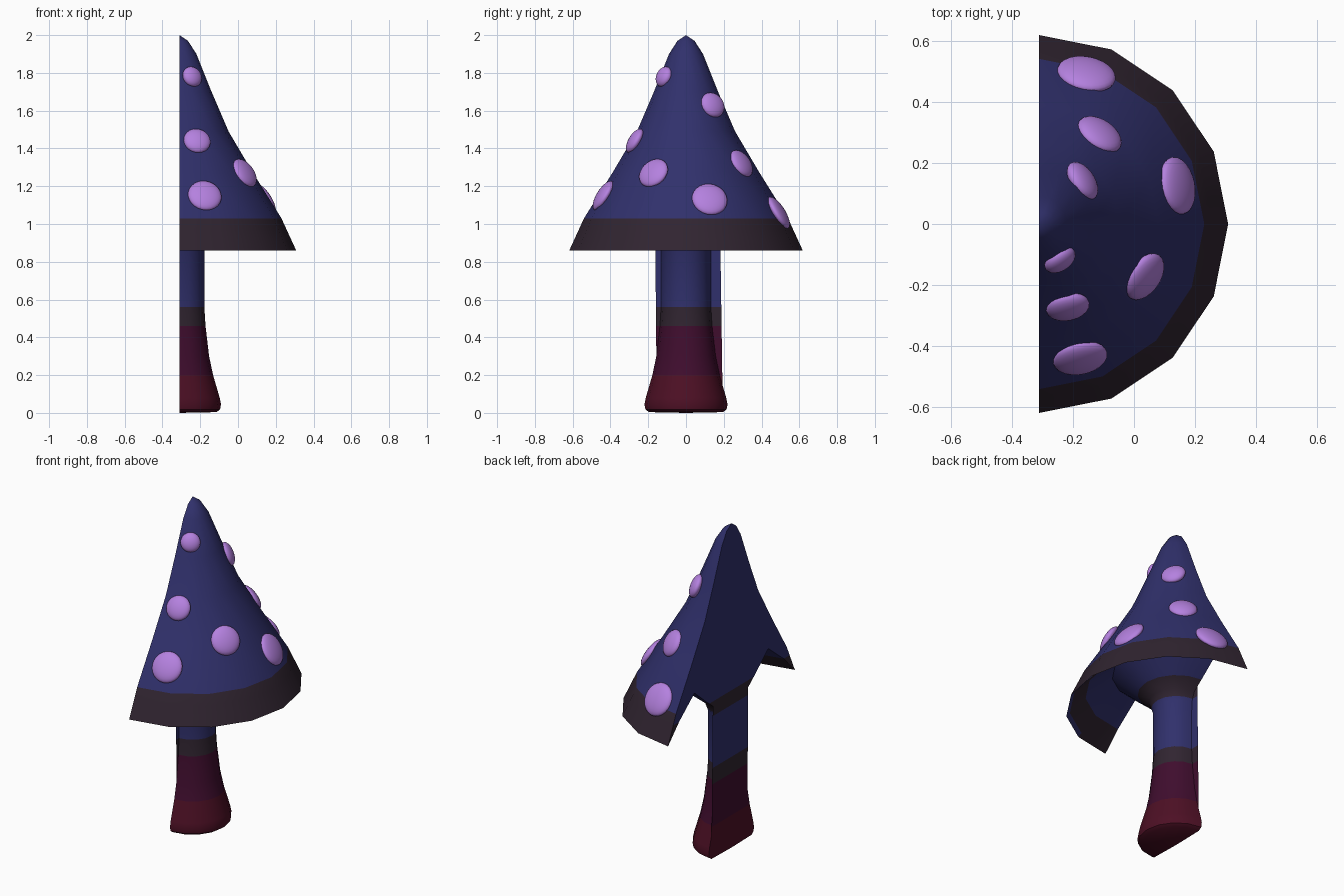
import bpy, bmesh, math
from mathutils import Vector, Matrix
from mathutils.bvhtree import BVHTree

if "Cube" in bpy.data.objects:
    bpy.data.objects.remove(bpy.data.objects["Cube"])

AXIS_X = -0.31   # the mushroom is cut in half along this plane
STEPS = 8        # half of a 16-sided revolve


def material(name, rgb):
    m = bpy.data.materials.new(name)
    m.diffuse_color = (*rgb, 1)
    m.use_nodes = True
    m.node_tree.nodes["Principled BSDF"].inputs["Base Color"].default_value = m.diffuse_color
    return m


navy = material("navy", (0.030, 0.030, 0.150))
brown = material("dark_brown", (0.030, 0.018, 0.030))
plum = material("plum", (0.050, 0.004, 0.027))
crimson = material("crimson", (0.074, 0.005, 0.018))
lilac = material("lilac", (0.46, 0.22, 0.74))

# Profile (radius, z) from the tip over the cap, under it and down the stem
profile = [(0, 2.0), (0.045, 1.97), (0.09, 1.90), (0.17, 1.70), (0.26, 1.49),
           (0.39, 1.27), (0.54, 1.03), (0.618, 0.86),
           (0.51, 0.97), (0.36, 1.09), (0.23, 0.98), (0.155, 0.92), (0.133, 0.86),
           (0.132, 0.56), (0.138, 0.46), (0.157, 0.30), (0.178, 0.20), (0.213, 0.08),
           (0.22, 0.045), (0.215, 0.018), (0.195, 0.004), (0, 0)]

# Half revolve
bm = bmesh.new()
rings = []
for r, z in profile:
    if r == 0:
        rings.append([bm.verts.new((AXIS_X, 0, z))] * (STEPS + 1))
        continue
    ring = []
    for i in range(STEPS + 1):
        a = math.pi * (i / STEPS - 0.5)
        ring.append(bm.verts.new((AXIS_X + r * math.cos(a), r * math.sin(a), z)))
    rings.append(ring)
for a, b in zip(rings, rings[1:]):
    for i in range(STEPS):
        corners = dict.fromkeys((a[i], b[i], b[i + 1], a[i + 1]))
        bm.faces.new(list(corners))
bm.normal_update()
bvh = BVHTree.FromBMesh(bm)

# Flat cut side
cut = [r[0] for r in rings] + [r[-1] for r in rings[-2:0:-1]]
face = bm.faces.new(cut)
bmesh.ops.triangulate(bm, faces=[face])
bmesh.ops.recalc_face_normals(bm, faces=bm.faces)

# Colour bands by height
for z in (0.20, 0.46, 0.56, 0.88, 0.97, 1.03):
    bmesh.ops.bisect_plane(bm, geom=bm.verts[:] + bm.edges[:] + bm.faces[:],
                           plane_co=(0, 0, z), plane_no=(0, 0, 1), dist=1e-5)
bm.normal_update()
for f in bm.faces:
    z = f.calc_center_median().z
    outer_cap = f.normal.z > 0.05 and z > 0.86
    if outer_cap:
        f.material_index = 1 if z < 1.03 else 0
    elif z < 0.20:
        f.material_index = 3
    elif z < 0.46:
        f.material_index = 2
    elif z < 0.56 or 0.88 < z < 0.97:
        f.material_index = 1
    elif z > 0.86 and f.calc_center_median().y ** 2 > 0.3 and z < 1.03:
        f.material_index = 1
    else:
        f.material_index = 0


def finish(bm, name, mats, angle):
    me = bpy.data.meshes.new(name)
    bm.to_mesh(me)
    bm.free()
    ob = bpy.data.objects.new(name, me)
    bpy.context.collection.objects.link(ob)
    for m in mats:
        me.materials.append(m)
    bpy.ops.object.select_all(action='DESELECT')
    ob.select_set(True)
    bpy.context.view_layer.objects.active = ob
    bpy.ops.object.shade_smooth_by_angle(angle=math.radians(angle))
    return ob


finish(bm, "half_mushroom", [navy, brown, plum, crimson], 40)

# Raised spots (angle around the axis, height, radius)
spots = [(-60, 1.78, 0.056), (45, 1.63, 0.070), (-71, 1.44, 0.072), (56, 1.32, 0.080),
         (-26.5, 1.27, 0.085), (-73, 1.15, 0.090), (15.5, 1.13, 0.095), (72.5, 1.06, 0.097)]
for n, (deg, z, rad) in enumerate(spots):
    a = math.radians(deg)
    out = Vector((math.cos(a), math.sin(a), 0))
    loc, nor, _, _ = bvh.ray_cast(Vector((AXIS_X, 0, z)) + out * 2, -out)
    if nor.dot(out) < 0:
        nor = -nor
    mat = (Matrix.Translation(loc) @ nor.to_track_quat('Z', 'Y').to_matrix().to_4x4()
           @ Matrix.Diagonal((rad, rad, 0.032, 1)))
    sb = bmesh.new()
    bmesh.ops.create_uvsphere(sb, u_segments=24, v_segments=14, radius=1, matrix=mat)
    finish(sb, f"cap_spot_{n + 1}", [lilac], 60)
